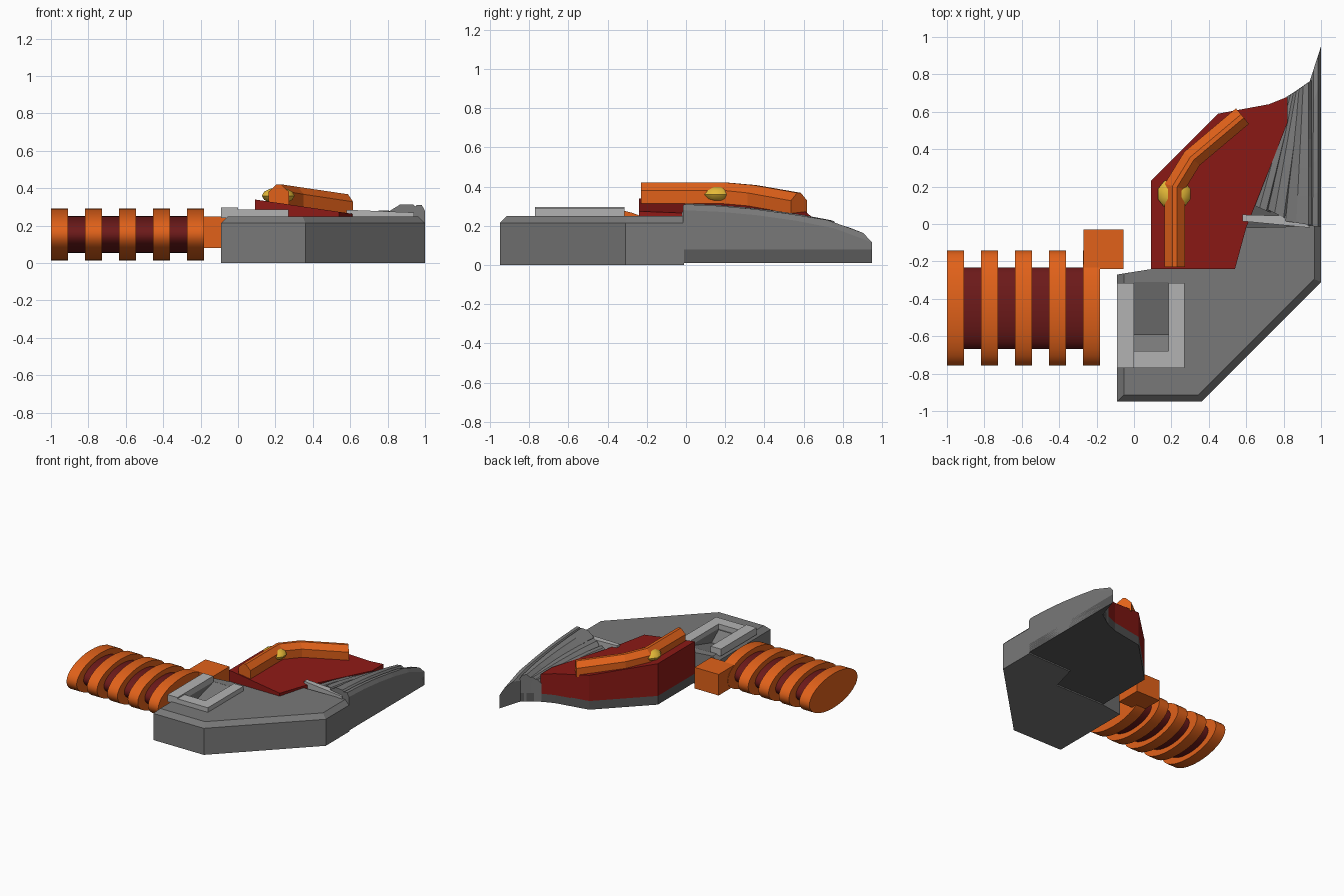
import bpy, bmesh, math
from mathutils import Vector

if "Cube" in bpy.data.objects:
    bpy.data.objects.remove(bpy.data.objects["Cube"])


def material(name, rgb):
    m = bpy.data.materials.new(name)
    m.diffuse_color = (*rgb, 1)
    m.use_nodes = True
    m.node_tree.nodes["Principled BSDF"].inputs["Base Color"].default_value = m.diffuse_color
    return m


ORANGE = material("orange", (0.75, 0.12, 0.01))
MAROON = material("maroon", (0.15, 0.01, 0.01))
RED = material("red", (0.27, 0.01, 0.008))
GOLD = material("gold", (0.8, 0.5, 0.04))
DARK = material("dark_grey", (0.1, 0.1, 0.1))
MID = material("mid_grey", (0.19, 0.19, 0.19))
LIGHT = material("light_grey", (0.45, 0.45, 0.45))


def finish(name, bm, mat):
    bmesh.ops.recalc_face_normals(bm, faces=bm.faces)
    mesh = bpy.data.meshes.new(name)
    bm.to_mesh(mesh)
    bm.free()
    ob = bpy.data.objects.new(name, mesh)
    bpy.context.collection.objects.link(ob)
    if mat:
        mesh.materials.append(mat)
    return ob


def loft(name, sections, mat):
    """Skin a row of equal-length closed sections and cap both ends."""
    bm = bmesh.new()
    rows = [[bm.verts.new(p) for p in s] for s in sections]
    n = len(rows[0])
    for a, b in zip(rows, rows[1:]):
        for i in range(n):
            j = (i + 1) % n
            bm.faces.new((a[i], a[j], b[j], b[i]))
    bm.faces.new(rows[0])
    bm.faces.new(rows[-1])
    return finish(name, bm, mat)


def prism(name, pts, z0, top, mat):
    """Upright prism; top is a height or a function of x and y."""
    f = top if callable(top) else (lambda x, y: top)
    return loft(name, [[(x, y, z0) for x, y in pts],
                       [(x, y, f(x, y)) for x, y in pts]], mat)


def box(name, x0, x1, y0, y1, z0, z1, mat):
    return prism(name, [(x0, y0), (x1, y0), (x1, y1), (x0, y1)], z0, z1, mat)


def smooth(ob):
    bpy.ops.object.select_all(action='DESELECT')
    ob.select_set(True)
    bpy.context.view_layer.objects.active = ob
    bpy.ops.object.shade_smooth_by_angle(angle=math.radians(40))


# Ribbed oval hose
def oval(name, x0, x1, ry, rz, mat):
    ring = [(0.0, -0.45 + ry * math.cos(k * math.tau / 32),
             0.153 + rz * math.sin(k * math.tau / 32)) for k in range(32)]
    smooth(loft(name, [[(x, y, z) for _, y, z in ring] for x in (x0, x1)], mat))


oval("hose_core", -0.98, -0.19, 0.218, 0.098, MAROON)
for i in range(5):
    x = -1 + i * 0.182
    oval(f"hose_rib_{i + 1}", x, x + 0.09, 0.307, 0.138, ORANGE)
box("hose_block", -0.27, -0.055, -0.24, -0.03, 0.08, 0.25, ORANGE)

# Main grey body with chamfered outer top edges
body_pts = [(-0.09, -0.27), (-0.09, -0.95), (0.36, -0.95), (1, -0.31),
            (1, -0.01), (0.6, -0.02), (0.54, -0.24), (0.1, -0.24)]
body = prism("body", body_pts, 0, 0.25, MID)
bm = bmesh.new()
bm.from_mesh(body.data)
outer = {(round(x, 2), round(y, 2)) for x, y in body_pts[:5]}
rim = [e for e in bm.edges
       if all(v.co.z > 0.2 and (round(v.co.x, 2), round(v.co.y, 2)) in outer for v in e.verts)]
bmesh.ops.bevel(bm, geom=rim, offset=0.036, segments=1, affect='EDGES')
bm.to_mesh(body.data)
bm.free()

# Sloped recess in the body
wedge = [(-0.68, 0.3), (-0.68, 0.24), (-0.59, 0.17), (-0.31, 0.249), (-0.31, 0.3)]
cutter = loft("recess_cutter", [[(x, y, z) for y, z in wedge] for x in (0, 0.185)], DARK)
cutter.hide_render = True
cutter.hide_viewport = True
cut = body.modifiers.new("recess", 'BOOLEAN')
cut.operation = 'DIFFERENCE'
cut.solver = 'EXACT'
cut.object = cutter

# Raised frame around the recess
box("frame_left", -0.09, 0, -0.77, -0.315, 0.24, 0.297, LIGHT)
box("frame_right", 0.185, 0.27, -0.77, -0.315, 0.24, 0.287, LIGHT)
box("frame_front", 0, 0.185, -0.77, -0.68, 0.24, 0.287, LIGHT)

# Base plate under the red shell and fin
prism("base_plate", [(0.09, -0.25), (0.09, 0.23), (0.45, 0.59), (0.72, 0.64), (0.82, 0.68),
                     (0.95, 0.77), (1, 0.95), (1, -0.02), (0.55, -0.25)], 0.01, 0.08, DARK)


# Red shell, sloping down towards +x
def shell_z(x, y=0):
    return 0.34 - 0.147 * (x - 0.09)


prism("red_shell", [(0.09, -0.24), (0.54, -0.24), (0.6, -0.02), (0.64, 0.08), (0.82, 0.54),
                    (0.82, 0.68), (0.72, 0.64), (0.45, 0.59), (0.09, 0.23)], 0.075, shell_z, RED)

# Ridged orange rail, mitred at each bend
path = [Vector(p) for p in ((0.218, -0.23), (0.218, 0.2), (0.31, 0.35), (0.58, 0.577))]
profile = [(-0.054, -0.01), (-0.054, 0.06), (-0.012, 0.1), (0.012, 0.1), (0.054, 0.06), (0.054, -0.01)]
sections = []
for i, p in enumerate(path):
    d0 = (p - path[i - 1]).normalized() if i else (path[1] - p).normalized()
    d1 = (path[i + 1] - p).normalized() if i < len(path) - 1 else d0
    d = (d0 + d1).normalized()
    side = Vector((d.y, -d.x)) / d.dot(d0)
    sections.append([(p.x + side.x * u, p.y + side.y * u, shell_z(p.x) + h) for u, h in profile])
loft("orange_rail", sections, ORANGE)

# Gold gem set through the rail
bm = bmesh.new()
bmesh.ops.create_uvsphere(bm, u_segments=10, v_segments=6, radius=1)
bmesh.ops.scale(bm, verts=bm.verts, vec=(0.092, 0.086, 0.043))
bmesh.ops.translate(bm, verts=bm.verts, vec=(0.215, 0.16, 0.36))
smooth(finish("gold_gem", bm, GOLD))

# Light bar at the root of the fin
prism("fin_bar", [(0.58, 0.015), (0.94, -0.02), (0.94, 0.04), (0.58, 0.05)], 0.2,
      lambda x, y: 0.285 - 0.04 * (x - 0.58), LIGHT)

# Fin made of overlapping tapering blades
CREST = [(-0.02, 0.315), (0.2, 0.305), (0.4, 0.285), (0.6, 0.255), (0.72, 0.235), (0.85, 0.19), (0.95, 0.15)]


def crest(y):
    for (y0, z0), (y1, z1) in zip(CREST, CREST[1:]):
        if y <= y1:
            return z0 + (z1 - z0) * (y - y0) / (y1 - y0)
    return CREST[-1][1]


def blade(name, l0, r0, l1, r1, drop):
    cuts = []
    for k in range(6):
        t = k / 5
        l, r = (Vector(a).lerp(Vector(b), t) for a, b in ((l0, l1), (r0, r1)))
        row = []
        for s, lower in ((0, None), (0, 0.035), (0.35, 0), (0.75, 0), (1, 0.03), (1, None)):
            q = l.lerp(r, s)
            row.append((q.x, q.y, 0.012 if lower is None else crest(q.y) - drop - lower))
        cuts.append(row)
    loft(name, cuts, MID)


blade("fin_blade_1", (0.64, 0.1), (0.73, 0.06), (0.815, 0.68), (0.88, 0.72), 0.05)
blade("fin_blade_2", (0.71, 0.08), (0.83, 0.02), (0.84, 0.69), (0.92, 0.75), 0.03)
blade("fin_blade_3", (0.81, 0.015), (0.975, -0.01), (0.88, 0.72), (0.95, 0.77), 0)
blade("fin_blade_4", (0.93, -0.01), (1, -0.015), (0.94, 0.765), (1, 0.95), 0.005)
